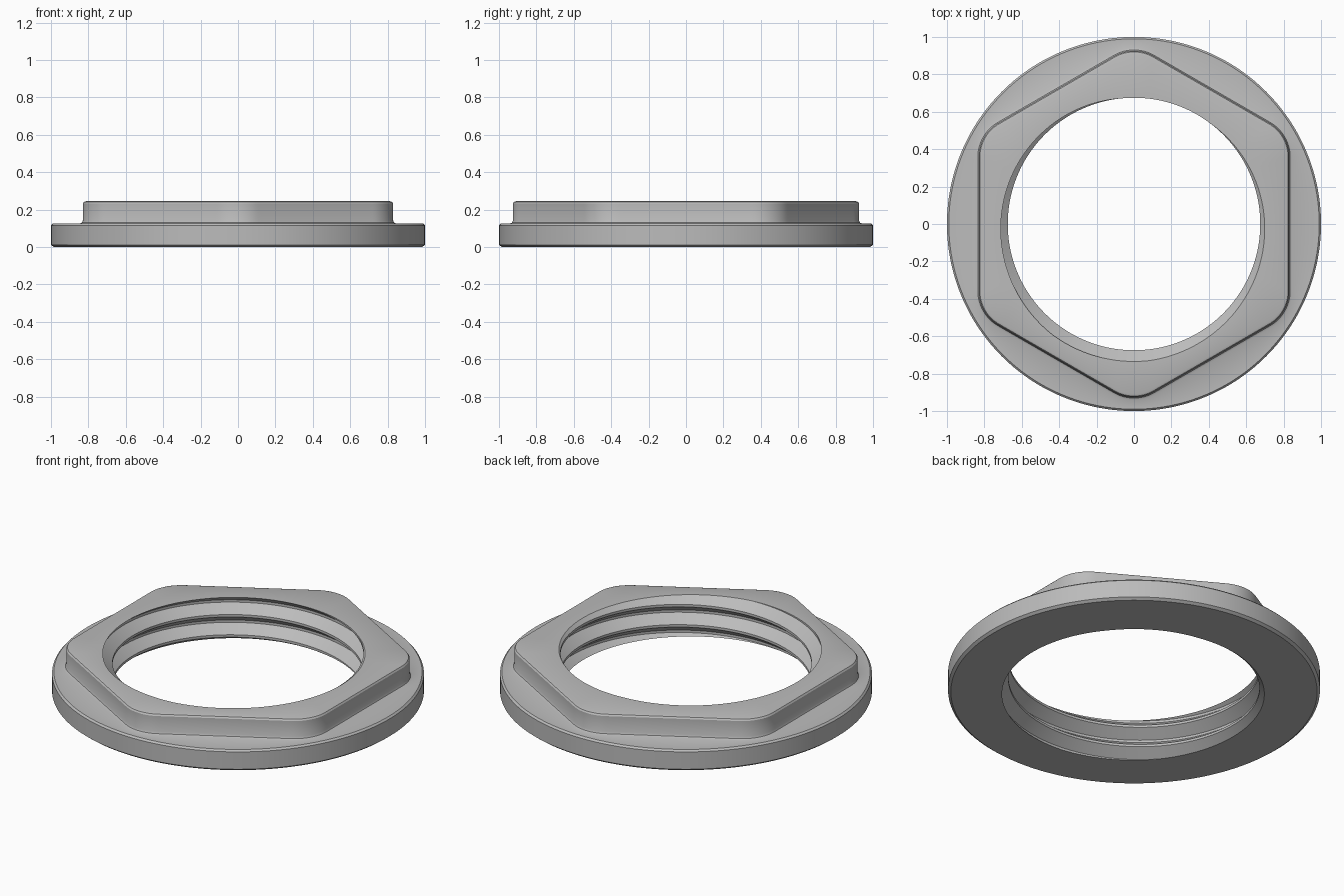
import bpy
import bmesh
from math import pi, cos, sin, atan2, sqrt, radians

cube = bpy.data.objects.get("Cube")
if cube:
    bpy.data.objects.remove(cube, do_unlink=True)

SEGMENTS = 360
HEIGHT = 0.245
PITCH = 0.12
CREST_R, ROOT_R = 0.675, 0.735
CREST_ANGLE = radians(75)     # where a thread crest meets the top face
HALF_FLAT = 0.06              # half width of crest and root, in pitches


def hex_radius(angle, offset):
    """Polar radius of a rounded hexagon with corners on +y and -y."""
    apothem, corner = 0.83 + offset, 0.21 + offset
    phi = abs((angle - pi / 6 + pi / 6) % (pi / 3) - pi / 6)
    core = (apothem - corner) / cos(pi / 6)
    if phi > atan2(corner * sin(pi / 6), core + corner * cos(pi / 6)):
        return apothem / cos(pi / 6 - phi)
    return core * cos(phi) + sqrt(corner ** 2 - (core * sin(phi)) ** 2)


def thread_radius(z, angle):
    u = (z - HEIGHT) / PITCH - (angle - CREST_ANGLE) / (2 * pi)
    t = (abs(u - round(u)) - HALF_FLAT) / (0.5 - 2 * HALF_FLAT)
    return CREST_R + (ROOT_R - CREST_R) * min(max(t, 0), 1)


def section(angle):
    """Closed radial section as (radius, z): flange, hexagon, threaded bore."""
    points = [(0.985, 0), (1, 0.012), (1, 0.115), (0.99, 0.125)]
    for offset, z in ((0.016, 0.125), (0.005, 0.13), (0, 0.141),
                      (0, 0.232), (-0.006, 0.241), (-0.018, HEIGHT)):
        points.append((hex_radius(angle, offset), z))
    bore = [HEIGHT]
    for turn in range(2, -5, -1):
        for u in (0.5 + HALF_FLAT, 0.5 - HALF_FLAT, HALF_FLAT, -HALF_FLAT):
            z = HEIGHT + PITCH * (turn + u + (angle - CREST_ANGLE) / (2 * pi))
            bore.append(min(max(z, 0), HEIGHT))
    bore.append(0)
    return points + [(thread_radius(z, angle), z) for z in bore]


# Sweep the section around the axis
bm = bmesh.new()
columns = []
for i in range(SEGMENTS + 1):
    a = 2 * pi * i / SEGMENTS
    # rotate the hexagon's corner phase onto the y axis
    columns.append([bm.verts.new((r * cos(a), r * sin(a), z))
                    for r, z in section(a)])
for left, right in zip(columns, columns[1:]):
    for k in range(len(left)):
        n = (k + 1) % len(left)
        bm.faces.new((left[k], right[k], right[n], left[n]))
bmesh.ops.remove_doubles(bm, verts=bm.verts[:], dist=0.00001)
bmesh.ops.recalc_face_normals(bm, faces=bm.faces[:])

mesh = bpy.data.meshes.new("flanged_hex_nut")
bm.to_mesh(mesh)
bm.free()
nut = bpy.data.objects.new("flanged_hex_nut", mesh)
bpy.context.collection.objects.link(nut)

# Plain grey
grey = bpy.data.materials.new("grey")
grey.use_nodes = True
grey.diffuse_color = (0.5, 0.5, 0.5, 1)
grey.node_tree.nodes["Principled BSDF"].inputs["Base Color"].default_value = (0.5, 0.5, 0.5, 1)
mesh.materials.append(grey)

bpy.ops.object.select_all(action='DESELECT')
nut.select_set(True)
bpy.context.view_layer.objects.active = nut
bpy.ops.object.shade_smooth_by_angle(angle=radians(25))
